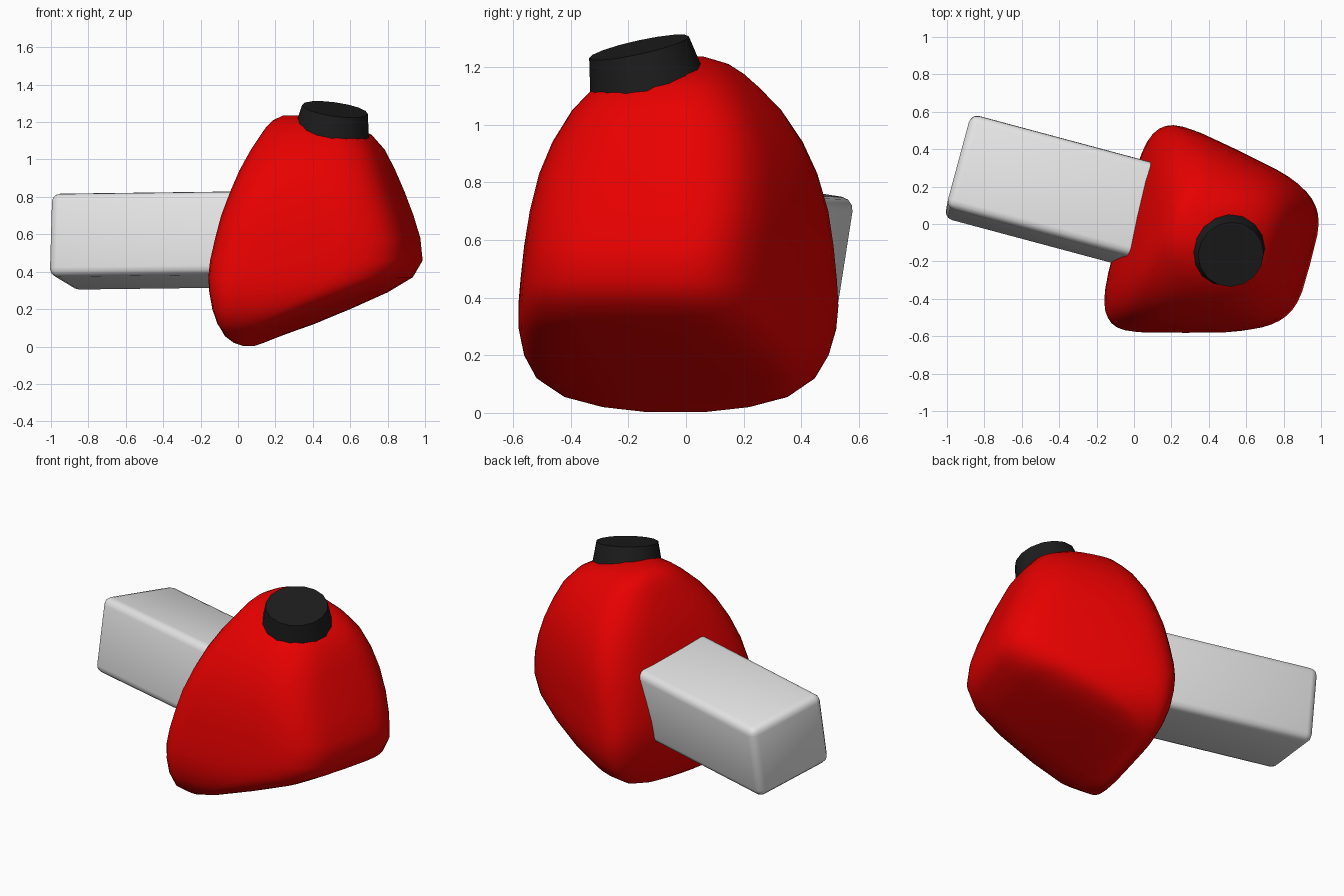
import bpy, bmesh, math
from mathutils import Matrix, Vector

if "Cube" in bpy.data.objects:
    bpy.data.objects.remove(bpy.data.objects["Cube"])

YAW = Matrix.Rotation(math.radians(-15), 4, 'Z')


def material(name, rgb):
    m = bpy.data.materials.new(name)
    m.diffuse_color = (*rgb, 1)
    m.use_nodes = True
    m.node_tree.nodes["Principled BSDF"].inputs["Base Color"].default_value = m.diffuse_color
    return m


def finish(bm, name, mat, matrix, angle):
    bmesh.ops.recalc_face_normals(bm, faces=bm.faces)
    me = bpy.data.meshes.new(name)
    bm.to_mesh(me)
    bm.free()
    me.transform(matrix)
    me.materials.append(mat)
    ob = bpy.data.objects.new(name, me)
    bpy.context.collection.objects.link(ob)
    bpy.ops.object.select_all(action='DESELECT')
    ob.select_set(True)
    bpy.context.view_layer.objects.active = ob
    bpy.ops.object.shade_smooth_by_angle(angle=math.radians(angle))
    return ob


red = material("red", (0.8, 0.0, 0.0))
grey = material("light_grey", (0.78, 0.78, 0.78))
black = material("soft_black", (0.012, 0.012, 0.012))

# Rounded wedge body: stacked tapered superellipse rings
# (height, left edge, right edge, half width, squareness)
RINGS = [
    (0.003, 0.055, 0.075, 0.10, 2.3),
    (0.02, 0.035, 0.10, 0.25, 2.4),
    (0.055, 0.01, 0.175, 0.385, 2.8),
    (0.12, -0.02, 0.36, 0.49, 3.2),
    (0.20, -0.045, 0.56, 0.545, 3.6),
    (0.29, -0.06, 0.77, 0.575, 4),
    (0.37, -0.068, 0.91, 0.585, 4.2),
    (0.46, -0.065, 0.965, 0.582, 4.2),
    (0.58, -0.045, 0.95, 0.57, 4.2),
    (0.70, -0.022, 0.91, 0.55, 4.2),
    (0.83, 0.015, 0.86, 0.51, 4),
    (0.94, 0.05, 0.815, 0.455, 3.7),
    (1.05, 0.095, 0.765, 0.375, 3.4),
    (1.13, 0.135, 0.70, 0.29, 3.1),
    (1.175, 0.16, 0.62, 0.23, 3),
    (1.21, 0.19, 0.50, 0.165, 2.8),
    (1.235, 0.235, 0.40, 0.075, 2.5),
]
SEG = 40


def spow(x, p):
    return math.copysign(abs(x) ** p, x) if abs(x) > 1e-9 else 0.0


bm = bmesh.new()
loops = []
for z, lo, hi, half, n in RINGS:
    loop = []
    left = max(0.9, 1.4 - 0.65 * z)      # left corners are crisper low down
    for i in range(SEG):
        t = 2 * math.pi * i / SEG
        c, s = math.cos(t), math.sin(t)
        p = 2 / n if c > 0 else 2 / (n * left)
        u = (lo + hi) / 2 + (hi - lo) / 2 * spow(c, p)
        v = half * (1.06 - 0.4 * (u - lo)) * spow(s, p)
        v += 0.01 + 0.035 * u + 0.065 * (z - 0.5)
        loop.append(bm.verts.new((u, v, z)))
    loops.append(loop)
for a, b in zip(loops, loops[1:]):
    for i in range(SEG):
        j = (i + 1) % SEG
        bm.faces.new((a[i], a[j], b[j], b[i]))
bm.faces.new(loops[0][::-1])
bm.faces.new(loops[-1])
finish(bm, "body", red, YAW, 60)

# Square arm, slightly rolled, with softened edges
bm = bmesh.new()
bmesh.ops.create_cube(bm, size=1)
bmesh.ops.scale(bm, vec=(1.25, 0.525, 0.45), verts=bm.verts)
bmesh.ops.bevel(bm, geom=bm.edges[:], offset=0.045, segments=3, profile=0.5,
                affect='EDGES')
place = (Matrix.Translation((-0.34, 0.149, 0.568)) @ YAW
         @ Matrix.Rotation(math.radians(-0.7), 4, 'Y')
         @ Matrix.Rotation(math.radians(-9), 4, 'X'))
finish(bm, "arm", grey, place, 40)

# Tapered cap tilted on the shoulder of the body
axis = Vector((0.14, -0.22, 1)).normalized()
bm = bmesh.new()
bmesh.ops.create_cone(bm, cap_ends=True, segments=16, radius1=0.203,
                      radius2=0.177, depth=0.14)
tilt = Vector((0, 0, 1)).rotation_difference(axis).to_matrix().to_4x4()
finish(bm, "cap", black,
       Matrix.Translation((0.509, -0.148, 1.2)) @ tilt, 40)
